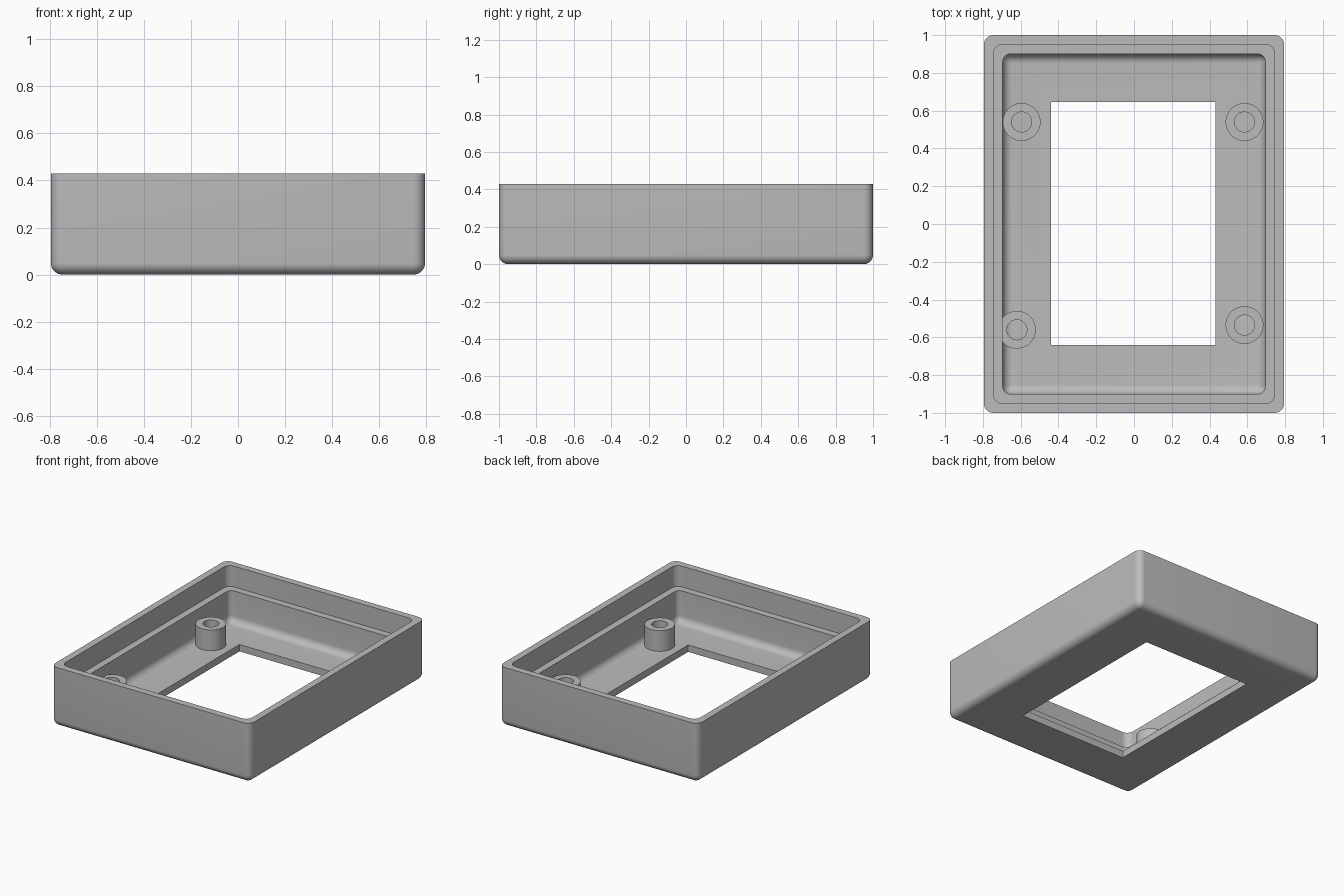
import bpy, bmesh
from math import cos, sin, pi, radians

cube = bpy.data.objects.get("Cube")
if cube:
    bpy.data.objects.remove(cube)

grey = bpy.data.materials.new("plain grey")
grey.use_nodes = True
colour = (0.5, 0.5, 0.5, 1)
grey.diffuse_color = colour
grey.node_tree.nodes["Principled BSDF"].inputs["Base Color"].default_value = colour


def finish(bm, name):
    bmesh.ops.remove_doubles(bm, verts=bm.verts, dist=0.0002)
    bmesh.ops.recalc_face_normals(bm, faces=bm.faces)
    mesh = bpy.data.meshes.new(name)
    bm.to_mesh(mesh)
    bm.free()
    obj = bpy.data.objects.new(name, mesh)
    bpy.context.collection.objects.link(obj)
    mesh.materials.append(grey)
    bpy.ops.object.select_all(action='DESELECT')
    obj.select_set(True)
    bpy.context.view_layer.objects.active = obj
    bpy.ops.object.shade_smooth_by_angle(angle=radians(30))


def bridge(bm, a, b):
    for i in range(len(a)):
        j = (i + 1) % len(a)
        bm.faces.new((a[i], a[j], b[j], b[i]))


def rounded_ring(bm, hx, hy, r, z, cx=0, cy=0, steps=8):
    """Rectangle outline with rounded corners."""
    verts = []
    for k, (sx, sy) in enumerate(((1, 1), (-1, 1), (-1, -1), (1, -1))):
        for i in range(steps + 1):
            a = (k + i / steps) * pi / 2
            verts.append(bm.verts.new((cx + sx * (hx - r) + r * cos(a),
                                       cy + sy * (hy - r) + r * sin(a), z)))
    return verts


# Tray: one closed section swept round the window
W, D, H, R, FLOOR, LEDGE = 0.795, 1.0, 0.43, 0.05, 0.05, 0.28
window = (0.436, 0.643, 0)
angles = [i / 8 * pi / 2 for i in range(9)]


def inset(d, r, z):
    return (W - d, D - d, r, z)


section = [(*window, 0, -0.004, 0.002)]
section += [inset(R * (1 - sin(a)), R * sin(a), R * (1 - cos(a))) for a in angles]
section += [inset(0, R, H), inset(0.05, R, H), inset(0.05, R, LEDGE),
            inset(0.1, 0.04, LEDGE)]
section += [inset(0.1 + R * (1 - cos(a)), 0.04 * cos(a), FLOOR + R * (1 - sin(a)))
            for a in angles]
section.append((*window, FLOOR, -0.004, 0.002))

bm = bmesh.new()
rings = [rounded_ring(bm, *s) for s in section]
for a, b in zip(rings, rings[1:] + rings[:1]):
    bridge(bm, a, b)
finish(bm, "tray")


# Screw posts with blind holes
def post(name, x, y, radius=0.1, bore=0.053, top=0.2, n=48):
    bm = bmesh.new()
    loops = []
    for r, z in ((radius, 0.03), (radius, top), (bore, top), (bore, FLOOR)):
        loops.append([bm.verts.new((x + r * cos(2 * pi * i / n),
                                    y + r * sin(2 * pi * i / n), z)) for i in range(n)])
    for a, b in zip(loops, loops[1:]):
        bridge(bm, a, b)
    bm.faces.new(loops[0])
    bm.faces.new(loops[-1])
    finish(bm, name)


post("back_right_post", -0.595, 0.54)
post("back_left_post", 0.585, 0.54)
post("front_right_post", -0.62, -0.56)
post("front_left_post", 0.585, -0.535)
